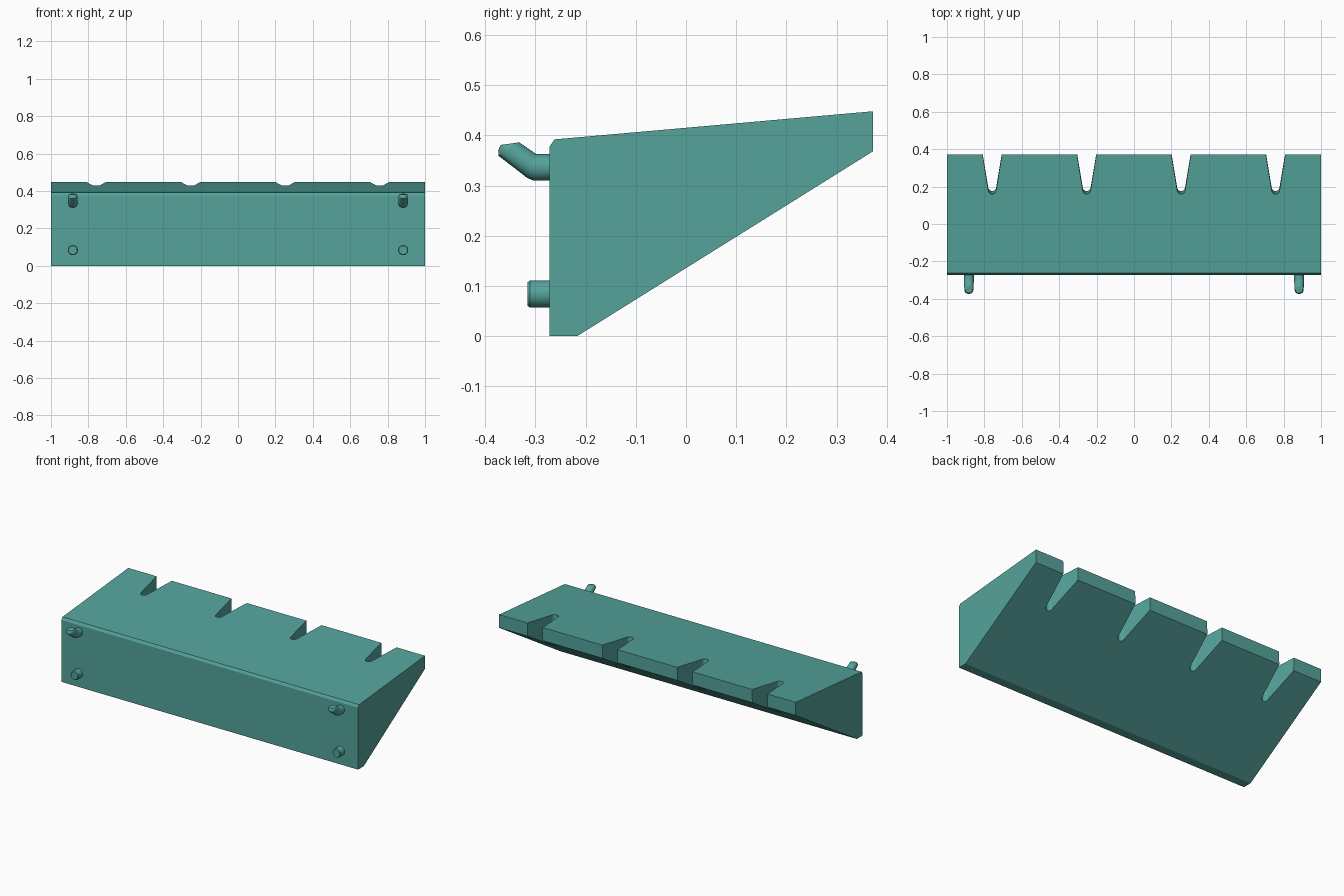
import bpy, bmesh, math
from mathutils import Vector

if "Cube" in bpy.data.objects:
    bpy.data.objects.remove(bpy.data.objects["Cube"])

def make_object(name, bm):
    bmesh.ops.recalc_face_normals(bm, faces=bm.faces)
    me = bpy.data.meshes.new(name)
    bm.to_mesh(me)
    bm.free()
    ob = bpy.data.objects.new(name, me)
    bpy.context.collection.objects.link(ob)
    return ob

def prism(bm, loop, offset):
    f = bm.faces.new([bm.verts.new(p) for p in loop])
    r = bmesh.ops.extrude_face_region(bm, geom=[f])
    verts = [v for v in r["geom"] if isinstance(v, bmesh.types.BMVert)]
    bmesh.ops.translate(bm, verts=verts, vec=offset)

# Tube through elliptical rings: (bottom yz, top yz, half width in x)
def peg(name, x, rings, n=24):
    bm = bmesh.new()
    loops = []
    for (by, bz), (ty, tz), hw in rings:
        c = Vector((x, (by + ty) / 2, (bz + tz) / 2))
        up = Vector((0, (ty - by) / 2, (tz - bz) / 2))
        loops.append([bm.verts.new(c + up * math.cos(a) + Vector((hw * math.sin(a), 0, 0)))
                      for a in (2 * math.pi * i / n for i in range(n))])
    for a, b in zip(loops, loops[1:]):
        for i in range(n):
            bm.faces.new((a[i], a[(i + 1) % n], b[(i + 1) % n], b[i]))
    bm.faces.new(loops[0])
    bm.faces.new(loops[-1])
    ob = make_object(name, bm)
    bpy.ops.object.select_all(action='DESELECT')
    bpy.context.view_layer.objects.active = ob
    ob.select_set(True)
    bpy.ops.object.shade_smooth_by_angle(angle=math.radians(35))
    ob.data.materials.append(mat)

mat = bpy.data.materials.new("teal")
mat.diffuse_color = (0.09, 0.37, 0.33, 1)
mat.use_nodes = True
mat.node_tree.nodes["Principled BSDF"].inputs["Base Color"].default_value = mat.diffuse_color

# Wedge-shaped shelf body
profile = [(-0.272, 0), (-0.217, 0), (0.372, 0.368), (0.372, 0.448),
           (-0.262, 0.392), (-0.272, 0.377)]
bm = bmesh.new()
prism(bm, [(-1, y, z) for y, z in profile], (2, 0, 0))
body = make_object("shelf_body", bm)
body.data.materials.append(mat)

# Tapered round-ended slots, cut square to the sloping top
tilt = math.atan2(0.056, 0.634)
along = Vector((0, math.cos(tilt), math.sin(tilt)))
normal = Vector((0, -math.sin(tilt), math.cos(tilt)))
outline = [(0.064, 0.29)]
outline += [(0.021 * math.cos(a), 0.021 - 0.021 * math.sin(a))
            for a in (math.radians(8 + 164 * i / 12) for i in range(13))]
outline += [(-0.064, 0.29)]
bm = bmesh.new()
for cx in (-0.758, -0.253, 0.252, 0.757):
    start = Vector((cx, 0.16, 0.429)) + normal * 0.05
    prism(bm, [start + Vector((u, 0, 0)) + along * v for u, v in outline], normal * -0.45)
cutter = make_object("slot_cutter", bm)
cutter.hide_render = True
mod = body.modifiers.new("slots", 'BOOLEAN')
mod.operation = 'DIFFERENCE'
mod.solver = 'EXACT'
mod.object = cutter
bpy.context.view_layer.objects.active = body
bpy.ops.object.modifier_apply(modifier=mod.name)
bpy.data.objects.remove(cutter)

# Mounting pegs: bent hooks above, straight studs below
hook = [((-0.262, 0.31), (-0.262, 0.363), 0.0265),
        ((-0.303, 0.31), (-0.298, 0.363), 0.0265),
        ((-0.316, 0.315), (-0.302, 0.365), 0.0265),
        ((-0.326, 0.323), (-0.306, 0.368), 0.0255),
        ((-0.373, 0.359), (-0.332, 0.386), 0.024),
        ((-0.374, 0.370), (-0.335, 0.386), 0.023),
        ((-0.369, 0.381), (-0.339, 0.385), 0.019)]
stud = [((-0.262, 0.057), (-0.262, 0.111), 0.027),
        ((-0.311, 0.057), (-0.311, 0.111), 0.027),
        ((-0.316, 0.061), (-0.316, 0.107), 0.023)]
for side, x in (("left", -0.883), ("right", 0.883)):
    peg("hook_peg_" + side, x, hook)
    peg("stud_peg_" + side, x, stud)
